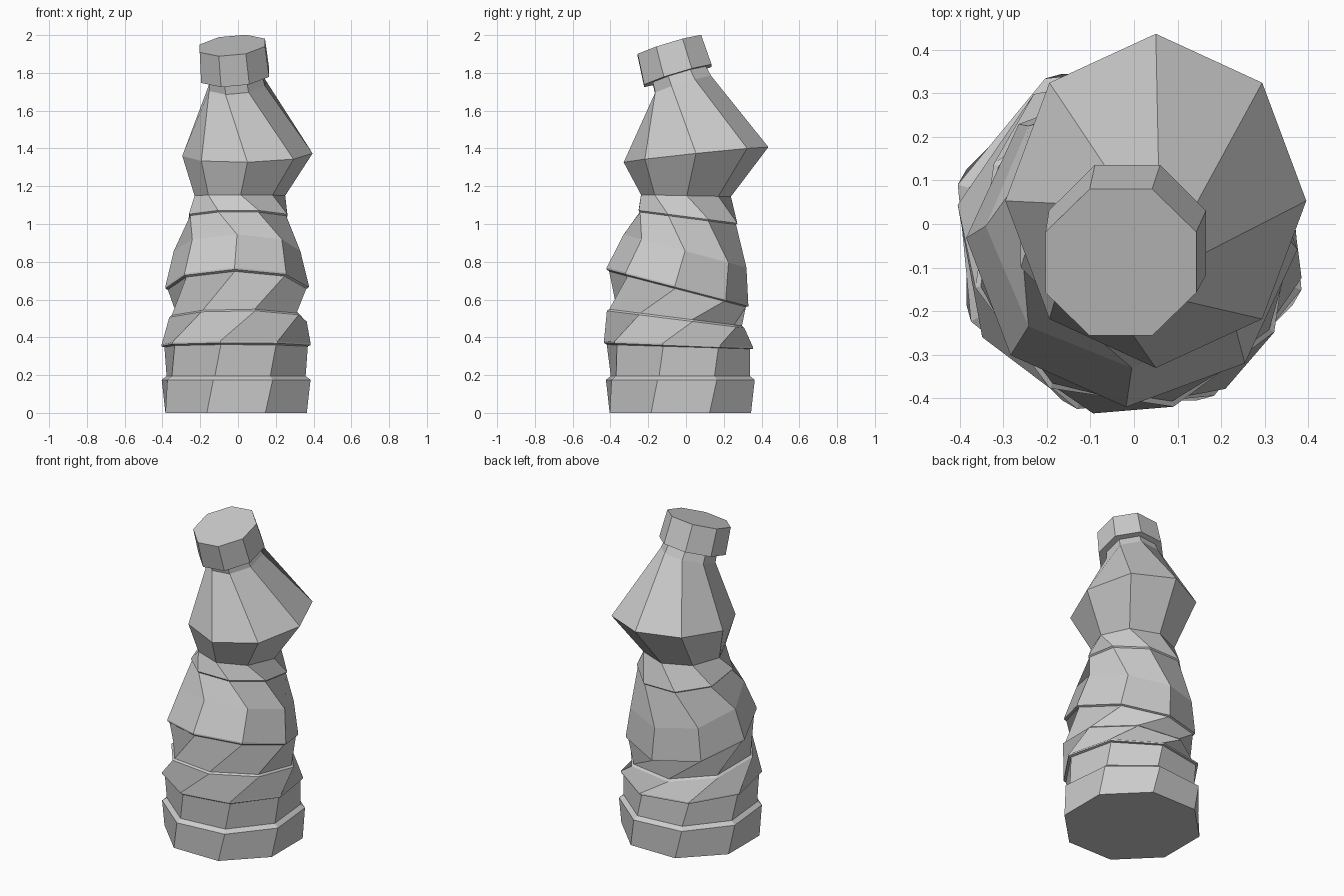
import bpy, bmesh, math


def ring(bm, x, y, z, rx, ry, turn, sx=0.0, sy=0.0):
    """Octagonal section lying on a plane with slopes sx, sy."""
    verts = []
    for i in range(8):
        a = math.radians(turn + 45 * i)
        dx, dy = rx * math.cos(a), ry * math.sin(a)
        verts.append(bm.verts.new((x + dx, y + dy, z + sx * dx + sy * dy)))
    return verts


def loft(name, sections):
    bm = bmesh.new()
    loops = [ring(bm, *s) for s in sections]
    for a, b in zip(loops, loops[1:]):
        for i in range(8):
            j = (i + 1) % 8
            bm.faces.new((a[i], a[j], b[j], b[i]))
    bm.faces.new(loops[0][::-1])
    bm.faces.new(loops[-1])
    bmesh.ops.recalc_face_normals(bm, faces=bm.faces)
    mesh = bpy.data.meshes.new(name)
    bm.to_mesh(mesh)
    bm.free()
    obj = bpy.data.objects.new(name, mesh)
    bpy.context.collection.objects.link(obj)
    return obj


# Crumpled bottle body: stacked octagons that twist, tilt and untwist
loft("bottle_body", [
    (-0.01, -0.03, 0.00, 0.405, 0.405, -112.5),
    (-0.01, -0.03, 0.175, 0.412, 0.412, -107),
    (-0.01, -0.03, 0.195, 0.385, 0.385, -107),
    (-0.01, -0.04, 0.350, 0.388, 0.388, -102, 0, -0.03),
    (-0.01, -0.04, 0.355, 0.403, 0.403, -102, 0, -0.04),
    (-0.01, -0.04, 0.365, 0.403, 0.403, -102, 0, -0.04),
    (0.00, -0.055, 0.495, 0.375, 0.375, -76, 0, -0.125),
    (0.00, -0.055, 0.505, 0.362, 0.362, -76, 0, -0.125),
    (-0.005, -0.045, 0.655, 0.367, 0.362, -47, 0, -0.26),
    (-0.005, -0.045, 0.662, 0.380, 0.375, -47, 0, -0.26),
    (-0.005, -0.045, 0.672, 0.380, 0.375, -47, 0, -0.26),
    (-0.005, -0.005, 0.857, 0.335, 0.325, -45, 0, -0.27),
    (0.00, 0.01, 1.030, 0.275, 0.275, -67, 0, -0.13),
    (0.00, 0.01, 1.038, 0.282, 0.282, -67, 0, -0.13),
    (0.01, 0.00, 1.150, 0.240, 0.238, -89, 0, -0.02),
    (0.05, 0.053, 1.367, 0.345, 0.383, -90, 0.02, 0.105),
    (-0.005, -0.015, 1.735, 0.16, 0.16, -112.5, 0.09, 0.30),
    (-0.013, -0.04, 1.80, 0.15, 0.15, -112.5, 0.09, 0.30),
])

# Tilted screw cap
loft("cap", [
    (-0.015, -0.043, 1.785, 0.195, 0.193, -112.5, 0.09, 0.30),
    (-0.03, -0.088, 1.945, 0.187, 0.182, -112.5, 0.09, 0.30),
])
